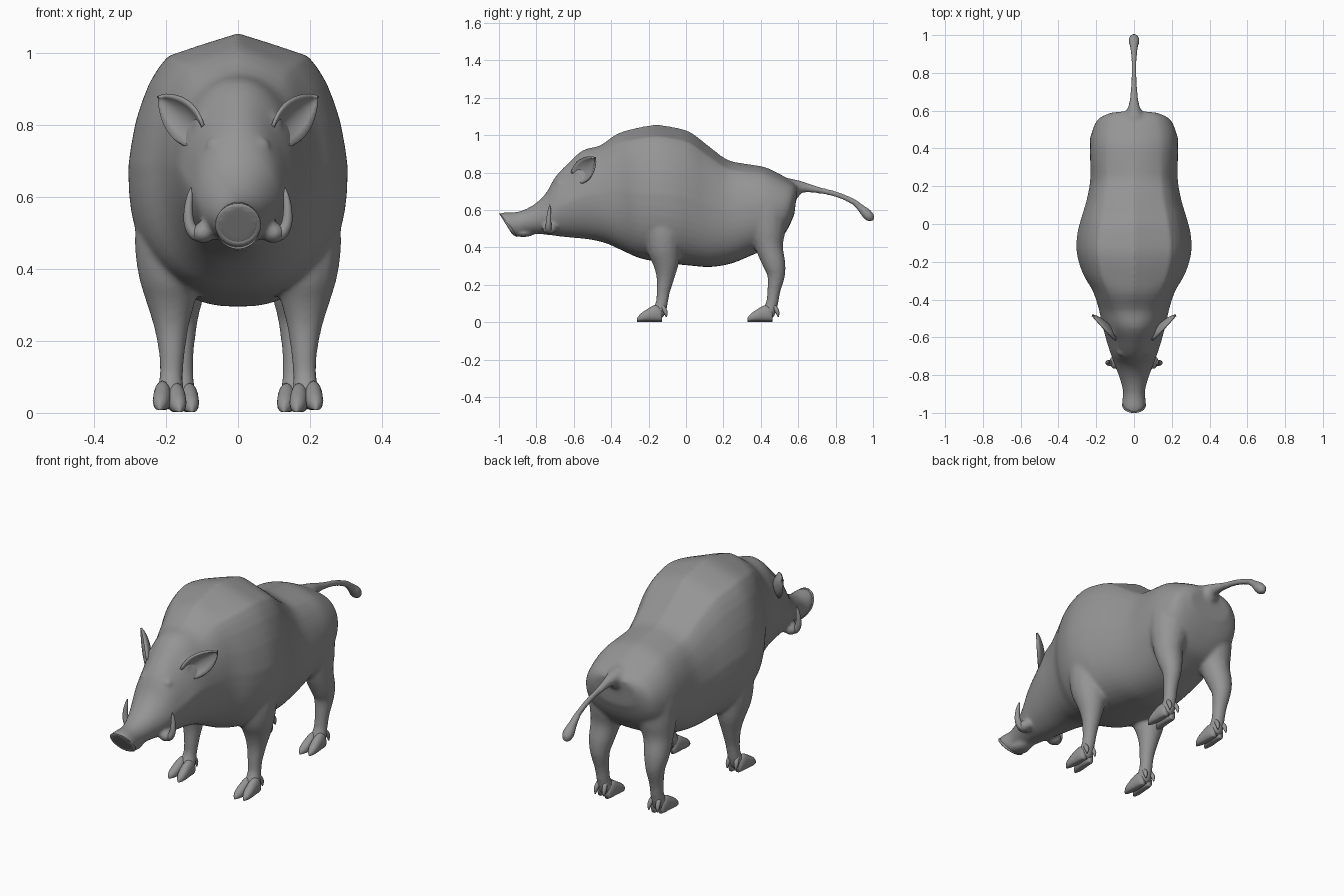
import bpy, bmesh, math
from mathutils import Vector, Matrix

if "Cube" in bpy.data.objects:
    bpy.data.objects.remove(bpy.data.objects["Cube"])

hide = bpy.data.materials.new("grey_hide")
hide.diffuse_color = (0.30, 0.30, 0.30, 1)
hide.use_nodes = True
hide.node_tree.nodes["Principled BSDF"].inputs["Base Color"].default_value = hide.diffuse_color


def spline(rows, n):
    """Catmull-Rom interpolation through rows of equal length, n steps each."""
    out = []
    for i in range(len(rows) - 1):
        q = [rows[max(0, min(len(rows) - 1, i + k))] for k in (-1, 0, 1, 2)]
        for s in range(n):
            t = s / n
            out.append([0.5 * (2 * b + (c - a) * t + (2 * a - 5 * b + 4 * c - d) * t * t
                               + (3 * b - a - 3 * c + d) * t ** 3) for a, b, c, d in zip(*q)])
    return out + [list(rows[-1])]


def skin(bm, rings):
    """Bridge closed rings of points and cap both ends."""
    vs = [[bm.verts.new(p) for p in r] for r in rings]
    m = len(vs[0])
    for a, b in zip(vs, vs[1:]):
        for i in range(m):
            bm.faces.new((a[i], a[(i + 1) % m], b[(i + 1) % m], b[i]))
    bm.faces.new(vs[0][::-1])
    bm.faces.new(vs[-1])


def tube(bm, rows, n=4, m=16):
    """Round tube along rows of (x, y, z, radius)."""
    rows = spline(rows, n)
    pts = [Vector(r[:3]) for r in rows]
    rings = []
    for i, p in enumerate(pts):
        d = (pts[min(i + 1, len(pts) - 1)] - pts[max(i - 1, 0)]).normalized()
        u = d.cross(Vector((1, 0, 0))).normalized()
        w = d.cross(u)
        r = max(rows[i][3], 0.001)
        rings.append([p + r * (math.cos(a) * u + math.sin(a) * w)
                      for a in (2 * math.pi * k / m for k in range(m))])
    skin(bm, rings)


def ball(bm, loc, size, rot=0):
    """Ellipsoid, tilted about x."""
    mat = Matrix.Translation(loc) @ Matrix.Rotation(rot, 4, 'X') @ Matrix.Diagonal((*size, 1))
    bmesh.ops.create_uvsphere(bm, u_segments=20, v_segments=12, radius=1, matrix=mat)


def finish(bm, name, mirror=False):
    bmesh.ops.recalc_face_normals(bm, faces=bm.faces)
    me = bpy.data.meshes.new(name)
    bm.to_mesh(me)
    bm.free()
    me.materials.append(hide)
    me.polygons.foreach_set("use_smooth", [True] * len(me.polygons))
    ob = bpy.data.objects.new(name, me)
    bpy.context.collection.objects.link(ob)
    if mirror:
        ob.modifiers.new("mirror", 'MIRROR')
    return ob


def back_height(u):
    """Ridged back: height 0..1 at u, the fraction of the half width."""
    pts = [(0, 1), (.33, .915), (.67, .82), (.84, .58), (.95, .29), (1, 0)]
    for (a, h), (b, k) in zip(pts, pts[1:]):
        if u <= b:
            return h + (k - h) * (u - a) / (b - a)
    return 0


# Trunk and head: top y, top z, bottom y, bottom z, half width
trunk = [(-1.0, .582, -.925, .468, .062), (-.97, .587, -.90, .460, .062),
         (-.90, .590, -.87, .470, .058), (-.82, .624, -.80, .472, .078),
         (-.75, .688, -.73, .466, .105), (-.70, .775, -.67, .458, .125),
         (-.63, .850, -.60, .451, .147), (-.55, .920, -.52, .443, .168),
         (-.46, .945, -.43, .423, .188), (-.37, 1.007, -.34, .383, .218),
         (-.28, 1.036, -.25, .343, .270), (-.17, 1.055, -.15, .323, .302),
         (-.08, 1.046, -.05, .310, .302), (.02, 1.019, .03, .302, .281),
         (.12, .944, .13, .295, .251), (.22, .870, .24, .313, .232),
         (.32, .847, .34, .353, .232), (.42, .830, .42, .388, .232),
         (.50, .793, .49, .428, .220), (.57, .752, .545, .50, .188),
         (.597, .725, .58, .58, .120)]
bm = bmesh.new()
rings = []
for yt, zt, yb, zb, w in spline(trunk, 3):
    ring = []
    body = min(1, max(0, (yt + .65) / .35))          # squarer sections on the torso
    skull = max(0, 1 - abs(yt + .62) / .2)           # narrow forehead over wide jowls
    ridge = min(1, max(0, (yt + .5) / .2)) * min(1, max(.35, (.5 - yt) / .4))
    for k in range(48):
        a = 2 * math.pi * k / 48
        c, s = math.cos(a), math.sin(a)
        e = 1 - .1 * body if s > 0 else 1 - .2 * body
        x = math.copysign(abs(c) ** e, c)
        h = math.copysign(abs(s) ** e, s)
        if s > 0:
            h += ridge * (back_height(abs(x)) - h)
        x *= w * (1 - .2 * skull * max(0, s) ** .7)
        t = .5 + .5 * h
        ring.append((x, yb + (yt - yb) * t, zb + (zt - zb) * t))
    rings.append(ring)
skin(bm, rings)

# Lower lip, tail with tuft
ball(bm, (0, -.87, .475), (.045, .06, .020))
tube(bm, [(0, .52, .70, .075), (0, .58, .715, .055), (0, .62, .722, .032), (0, .70, .708, .019),
          (0, .80, .685, .016), (0, .89, .647, .017), (0, .935, .610, .022),
          (0, .968, .578, .030), (0, .990, .553, .024), (0, 1.0, .540, .006)], m=12)

# Legs, brows, lips, ear roots
front_leg = [(.120, -.12, .74, .060), (.155, -.12, .62, .100), (.179, -.12, .50, .108),
             (.187, -.118, .40, .094), (.187, -.108, .32, .072), (.185, -.110, .24, .049),
             (.184, -.122, .16, .036), (.186, -.130, .10, .033), (.188, -.150, .05, .038),
             (.188, -.165, .025, .025)]
hind_leg = [(.090, .42, .72, .060), (.118, .43, .62, .110), (.138, .437, .50, .098),
            (.152, .446, .40, .074), (.160, .472, .31, .061), (.160, .482, .25, .048),
            (.158, .470, .17, .036), (.156, .460, .10, .033), (.155, .440, .05, .038),
            (.155, .425, .025, .025)]
for s in (-1, 1):
    for leg in (front_leg, hind_leg):
        tube(bm, [(s * x, y, z, r) for x, y, z, r in leg])
    ball(bm, (s * .070, -.660, .725), (.024, .050, .022), -.8)
    ball(bm, (s * .098, -.730, .500), (.034, .040, .030))
    ball(bm, (s * .097, -.560, .795), (.028, .040, .045))
hog = finish(bm, "body")
r = hog.modifiers.new("fuse", 'REMESH')
r.mode, r.voxel_size, r.use_smooth_shade = 'VOXEL', .0085, True
f = hog.modifiers.new("soften", 'SMOOTH')
f.factor, f.iterations = .5, 12

# Snout disc, slightly dished
bm = bmesh.new()
rings = []
for off, k in ((.03, .96), (.004, 1.03), (-.004, .98), (.004, .82), (.008, .3)):
    c = Vector((0, -.962 + off * .85, .525 - off * .5))
    rings.append([c + k * Vector((.062 * math.cos(a), -.036 * math.sin(a), .057 * math.sin(a)))
                  for a in (2 * math.pi * i / 24 for i in range(24))])
skin(bm, rings)
finish(bm, "snout_disc")

# Ears: cupped leaves facing out and forward
bm = bmesh.new()
base, tip = Vector((.115, -.590, .770)), Vector((.213, -.475, .882))
across = Vector((.45, .54, -.71))
back = Vector((-.78, .63, 0))
grid = []
for i in range(11):
    u = i / 10
    half = .064 * math.sin(math.pi * (.22 + .78 * u)) ** .75 + .001
    grid.append([bm.verts.new(base.lerp(tip, u) + across * half * v
                              + back * (half * .45 * (1 - v * v) - .010 * u))
                 for v in (j / 4 - 1 for j in range(9))])
for a, b in zip(grid, grid[1:]):
    for j in range(8):
        bm.faces.new((a[j], a[j + 1], b[j + 1], b[j]))
ear = finish(bm, "ears", True)
ear.modifiers.new("thickness", 'SOLIDIFY').thickness = .010

# Tusks
bm = bmesh.new()
tube(bm, [(.095, -.728, .495, .018), (.118, -.735, .497, .018), (.135, -.735, .525, .015),
          (.138, -.733, .565, .012), (.134, -.730, .602, .008), (.130, -.728, .628, .001)], m=12)
finish(bm, "tusks", True)

# Cloven hooves with flat soles, and dewclaws behind
for name, x0, y0, yd in (("front_hooves", .190, -.19, -.108), ("hind_hooves", .155, .40, .490)):
    bm = bmesh.new()
    for s in (-1, 1):
        cx = x0 + s * .020
        toe = [(.062, .014, .055), (.045, .022, .078), (.015, .025, .080),
               (-.02, .025, .060), (-.050, .019, .040), (-.066, .009, .022), (-.071, .003, .014)]
        skin(bm, [[(cx + w * math.cos(a) - s * .1 * min(dy, 0), y0 + dy,
                    .008 + max(0, h * (.45 + .55 * math.sin(a))) - .006 * (s < 0))
                   for a in (2 * math.pi * k / 16 for k in range(16))]
                  for dy, w, h in spline(toe, 2)])
        tube(bm, [(x0 + s * .016, yd - .028, .095, .010), (x0 + s * .021, yd - .010, .072, .012),
                  (x0 + s * .024, yd, .050, .010), (x0 + s * .025, yd + .003, .028, .003)],
             n=3, m=8)
    finish(bm, name, True)
